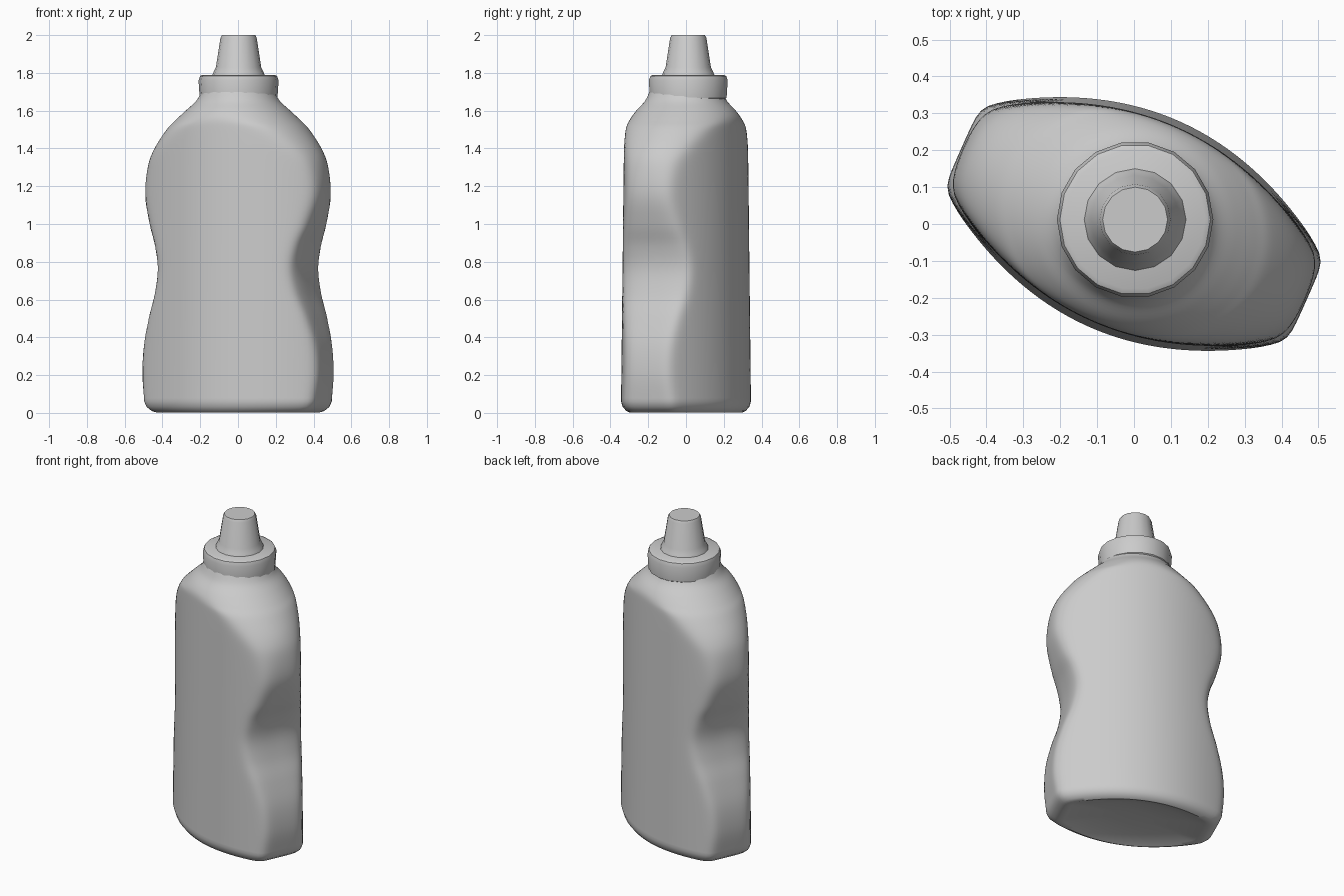
import bpy, bmesh, math

cube = bpy.data.objects.get("Cube")
if cube:
    bpy.data.objects.remove(cube, do_unlink=True)

TURN = math.radians(-24)      # the flat bottle stands turned about z
BLEND = 36                    # higher gives a crisper corner between end and panel

plastic = bpy.data.materials.new("grey_plastic")
plastic.use_nodes = True
grey = (0.6, 0.6, 0.6, 1)
plastic.diffuse_color = grey
plastic.node_tree.nodes["Principled BSDF"].inputs["Base Color"].default_value = grey


def loft(name, rings, turn=0.0, center=(0, 0), crease=35):
    """Skin a stack of closed rings, cap both ends and shade smooth."""
    bm = bmesh.new()
    loops = [[bm.verts.new(p) for p in ring] for ring in rings]
    n = len(loops[0])
    for low, high in zip(loops, loops[1:]):
        for i in range(n):
            j = (i + 1) % n
            bm.faces.new((low[i], low[j], high[j], high[i]))
    bm.faces.new(loops[0][::-1])
    bm.faces.new(loops[-1])
    bmesh.ops.recalc_face_normals(bm, faces=bm.faces)
    mesh = bpy.data.meshes.new(name)
    bm.to_mesh(mesh)
    bm.free()
    mesh.materials.append(plastic)
    obj = bpy.data.objects.new(name, mesh)
    bpy.context.collection.objects.link(obj)
    obj.rotation_euler.z = turn
    obj.location = (*center, 0)
    bpy.ops.object.select_all(action="DESELECT")
    obj.select_set(True)
    bpy.context.view_layer.objects.active = obj
    bpy.ops.object.shade_smooth_by_angle(angle=math.radians(crease))


def section(z, a, b, power, sides=144):
    """Superellipse ring softly clipped by the two curved panels."""
    thick = 0.305 * (1 - 0.04 * z)
    ring = []
    for i in range(sides):
        t = math.tau * i / sides
        c, s = math.cos(t), math.sin(t)
        oval = ((abs(c) / a) ** power + (abs(s) / b) ** power) ** (-1 / power)
        panel = 2 * thick / (abs(s) + math.sqrt(s * s + 2.75 * c * c * thick))
        r = (oval ** -BLEND + panel ** -BLEND) ** (-1 / BLEND)
        ring.append((r * c, r * s, z))
    return ring


def smooth_rows(rows, steps=5):
    """Catmull-Rom interpolation between profile rows."""
    out = []
    for i in range(len(rows) - 1):
        quad = (rows[max(i - 1, 0)], rows[i], rows[i + 1], rows[min(i + 2, len(rows) - 1)])
        for k in range(steps):
            t = k / steps
            out.append([q + 0.5 * t * (r - p + t * (2 * p - 5 * q + 4 * r - s + t * (3 * (q - r) + s - p)))
                        for p, q, r, s in zip(*quad)])
    return out + [rows[-1]]


# Body: height, half length, half depth, squareness
profile = [
    (0.06, 0.495, 0.36, 3.8), (0.2, 0.511, 0.36, 3.6), (0.35, 0.502, 0.36, 3.4),
    (0.5, 0.466, 0.36, 3.2), (0.63, 0.426, 0.36, 3), (0.76, 0.406, 0.36, 3),
    (0.88, 0.424, 0.36, 3), (1.0, 0.468, 0.36, 2.7), (1.15, 0.505, 0.36, 2.4),
    (1.3, 0.496, 0.345, 2.15), (1.4, 0.46, 0.338, 2), (1.5, 0.388, 0.32, 2),
    (1.55, 0.337, 0.293, 2), (1.6, 0.28, 0.26, 2), (1.65, 0.224, 0.217, 2),
    (1.7, 0.193, 0.193, 2)]
wall = [section(*row) for row in smooth_rows(profile)]

# Rounded heel and hollow underside, shrunk from the lowest wall ring
heel = [(0.035, 0.25), (0.026, 0.6), (0.008, 0.8), (0.001, 0.86), (0.01, 0.92), (0.032, 0.975)]
base = [[(x * k, y * k, z) for x, y, _ in wall[0]] for z, k in heel]
loft("bottle_body", base + wall, TURN, crease=40)


def lathe(name, rows, sides):
    """Turned part around the bottle neck."""
    rings = [[(r * math.cos(math.tau * i / sides), r * math.sin(math.tau * i / sides), z)
              for i in range(sides)] for r, z in rows]
    loft(name, rings, center=(0.003, 0.012))


# Screw collar and tapered spout
lathe("cap_collar", [(0.19, 1.655), (0.206, 1.668), (0.212, 1.76),
                     (0.204, 1.783), (0.19, 1.79)], 18)
lathe("cap_spout", [(0.142, 1.78), (0.132, 1.805), (0.12, 1.83),
                    (0.096, 1.985), (0.088, 2.0)], 16)
